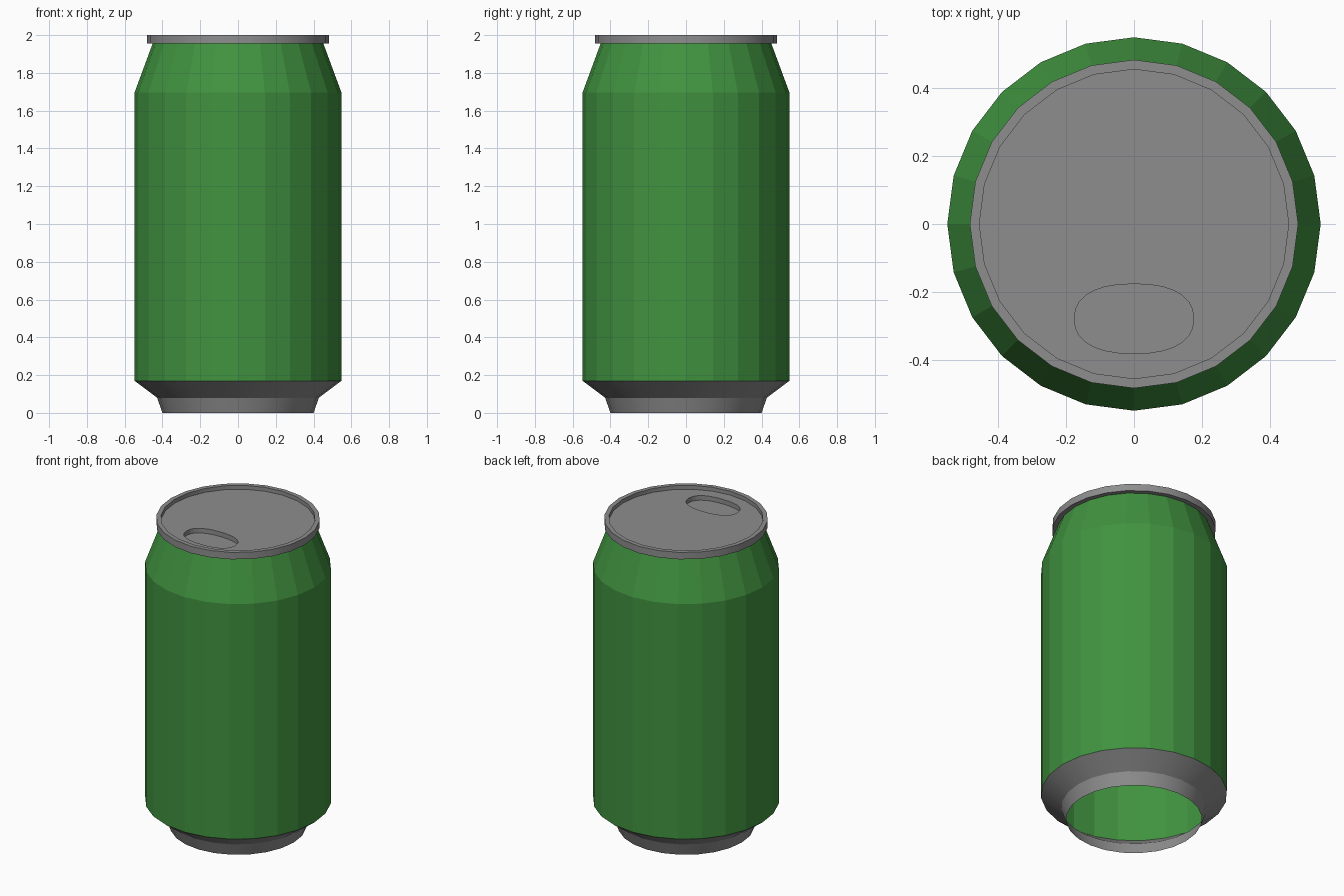
import bpy, bmesh, math

if "Cube" in bpy.data.objects:
    bpy.data.objects.remove(bpy.data.objects["Cube"])

SIDES = 24


def material(name, rgb):
    m = bpy.data.materials.new(name)
    m.diffuse_color = (*rgb, 1.0)
    m.use_nodes = True
    m.node_tree.nodes["Principled BSDF"].inputs["Base Color"].default_value = m.diffuse_color
    return m


green = material("green paint", (0.052, 0.29, 0.05))
grey = material("grey metal", (0.27, 0.27, 0.27))


def finish(name, bm, mat, smooth=False):
    me = bpy.data.meshes.new(name)
    bm.to_mesh(me)
    bm.free()
    me.materials.append(mat)
    ob = bpy.data.objects.new(name, me)
    bpy.context.collection.objects.link(ob)
    if smooth:
        bpy.context.view_layer.objects.active = ob
        ob.select_set(True)
        bpy.ops.object.shade_smooth_by_angle(angle=math.radians(25))
        ob.select_set(False)
    return ob


def ring(bm, r, z):
    return [bm.verts.new((r * math.cos(2 * math.pi * i / SIDES),
                          r * math.sin(2 * math.pi * i / SIDES), z))
            for i in range(SIDES)]


def skin(bm, a, b):
    n = len(a)
    for i in range(n):
        j = (i + 1) % n
        bm.faces.new((a[i], a[j], b[j], b[i]))


def lathe(name, profile, mat, smooth=False):
    bm = bmesh.new()
    rings = [ring(bm, r, z) for r, z in profile]
    for a, b in zip(rings, rings[1:]):
        skin(bm, a, b)
    return finish(name, bm, mat, smooth)


# Painted shell with tapered shoulder, and the open metal foot
lathe("can_body", [(0.548, 0.17), (0.548, 1.695), (0.452, 1.955)], green)
lathe("can_foot", [(0.40, 0.0), (0.428, 0.08), (0.548, 0.17)], grey, True)

# Raised rim around the lid
lathe("can_rim", [(0.45, 1.955), (0.482, 1.955), (0.482, 2.0),
                  (0.454, 2.0), (0.454, 1.975)], grey, True)

# Lid with a sunken drinking opening
bm = bmesh.new()
outer = ring(bm, 0.454, 1.975)


def mouth(z, p=2 / 2.35):
    pts = []
    for i in range(28):
        t = 2 * math.pi * i / 28
        c, s = math.cos(t), math.sin(t)
        pts.append(bm.verts.new((0.175 * math.copysign(abs(c) ** p, c),
                                 -0.278 + 0.102 * math.copysign(abs(s) ** p, s), z)))
    return pts


top, low = mouth(1.975), mouth(1.945)
edges = [bm.edges.new((loop[i], loop[(i + 1) % len(loop)]))
         for loop in (outer, top) for i in range(len(loop))]
bmesh.ops.triangle_fill(bm, edges=edges, use_beauty=True, normal=(0, 0, 1))
skin(bm, low, top)
for f in bm.faces:
    f.normal_update()
    if abs(f.normal.z) < 0.5:
        f.normal_flip()      # opening wall faces inward
    elif f.normal.z < 0:
        f.normal_flip()
bm.faces.new(low)
finish("can_lid", bm, grey)
